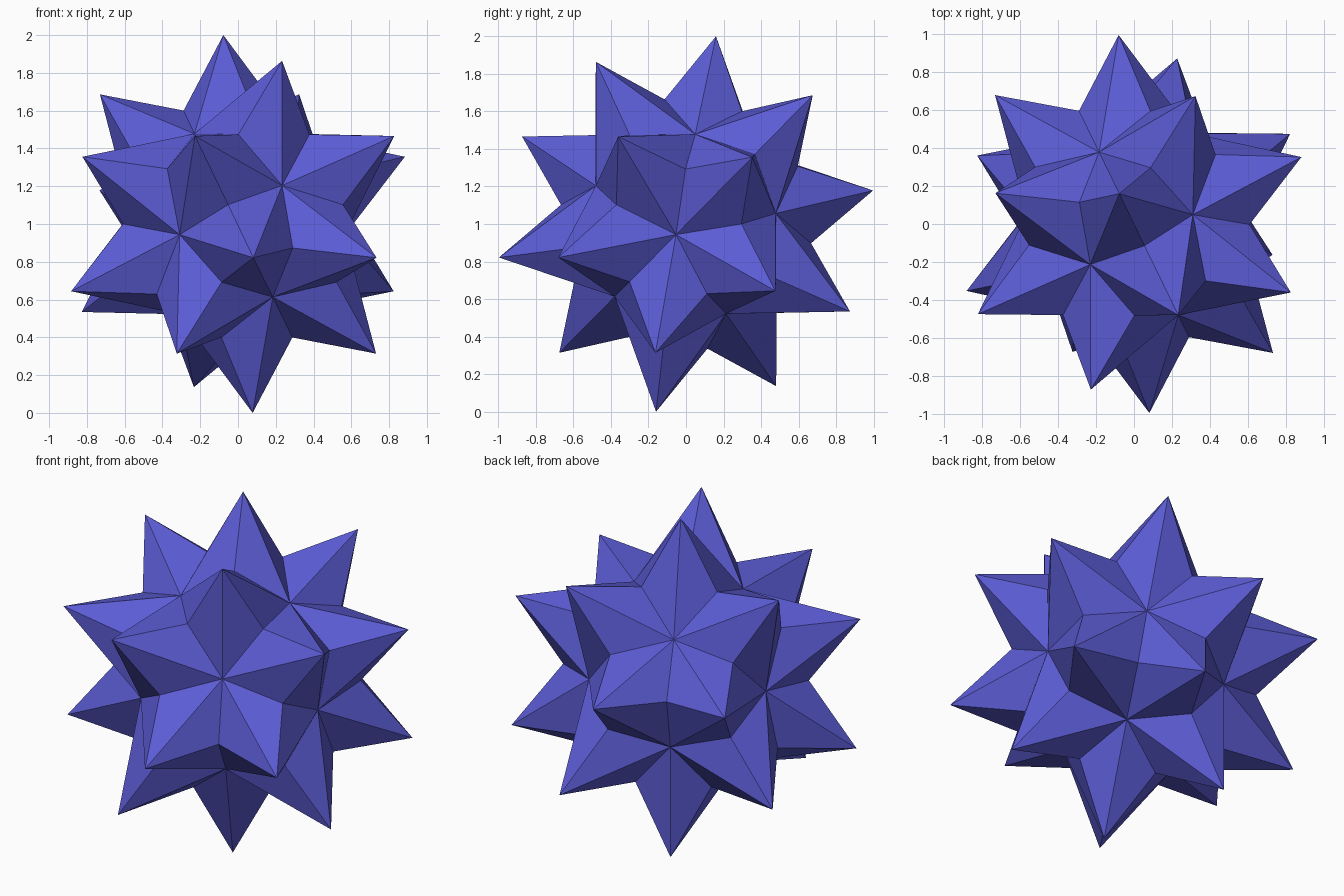
import bpy
import bmesh
from math import radians, sqrt
from mathutils import Matrix, Vector

cube = bpy.data.objects.get("Cube")
if cube:
    bpy.data.objects.remove(cube, do_unlink=True)

PHI = (1 + sqrt(5)) / 2
TIP, PIT, SADDLE = 1.0157, 0.572, 0.676      # radii of the three point kinds


def directions(*seeds):
    """All sign changes and cyclic shifts of the seeds, as unit vectors."""
    found = set()
    for a, b, c in seeds:
        for i in (-1, 1):
            for j in (-1, 1):
                for k in (-1, 1):
                    v = (a * i + 0.0, b * j + 0.0, c * k + 0.0)
                    found |= {v, v[1:] + v[:1], v[2:] + v[:2]}
    return [Vector(v).normalized() for v in sorted(found)]


# Axes of the star: spike tips, pits between five spikes, saddles between two
tips = directions((1, 1, 1), (0, 1 / PHI, PHI))
pits = directions((0, PHI, 1))
saddles = directions((0, 0, 1), (1, PHI, PHI * PHI))

# Star surface: one triangle for each neighbouring pit, saddle and tip
bm = bmesh.new()


def add_points(dirs, radius):
    return [(d, bm.verts.new(d * radius)) for d in dirs]


tip_pts = add_points(tips, TIP)
pit_pts = add_points(pits, PIT)
saddle_pts = add_points(saddles, SADDLE)
for m, m_vert in saddle_pts:
    for p, p_vert in pit_pts:
        for t, t_vert in tip_pts:
            if m.dot(p) > 0.8 and m.dot(t) > 0.9:
                corners = [m_vert, p_vert, t_vert]
                if m.cross(p).dot(t) < 0:
                    corners.reverse()
                bm.faces.new(corners)

# Tilt and stand on the ground
pose = (Matrix.Translation((0, 0, 1))
        @ Matrix.Rotation(radians(25.9), 4, 'Z')
        @ Matrix.Rotation(radians(10.83), 4, 'X'))
bm.transform(pose)
mesh = bpy.data.meshes.new("spiked_star")
bm.to_mesh(mesh)
bm.free()

# Single blue-violet colour
blue = bpy.data.materials.new("blue_violet")
blue.use_nodes = True
colour = (0.107, 0.107, 0.67, 1)
blue.diffuse_color = colour
blue.node_tree.nodes["Principled BSDF"].inputs["Base Color"].default_value = colour
mesh.materials.append(blue)

star = bpy.data.objects.new("spiked_star", mesh)
bpy.context.collection.objects.link(star)
